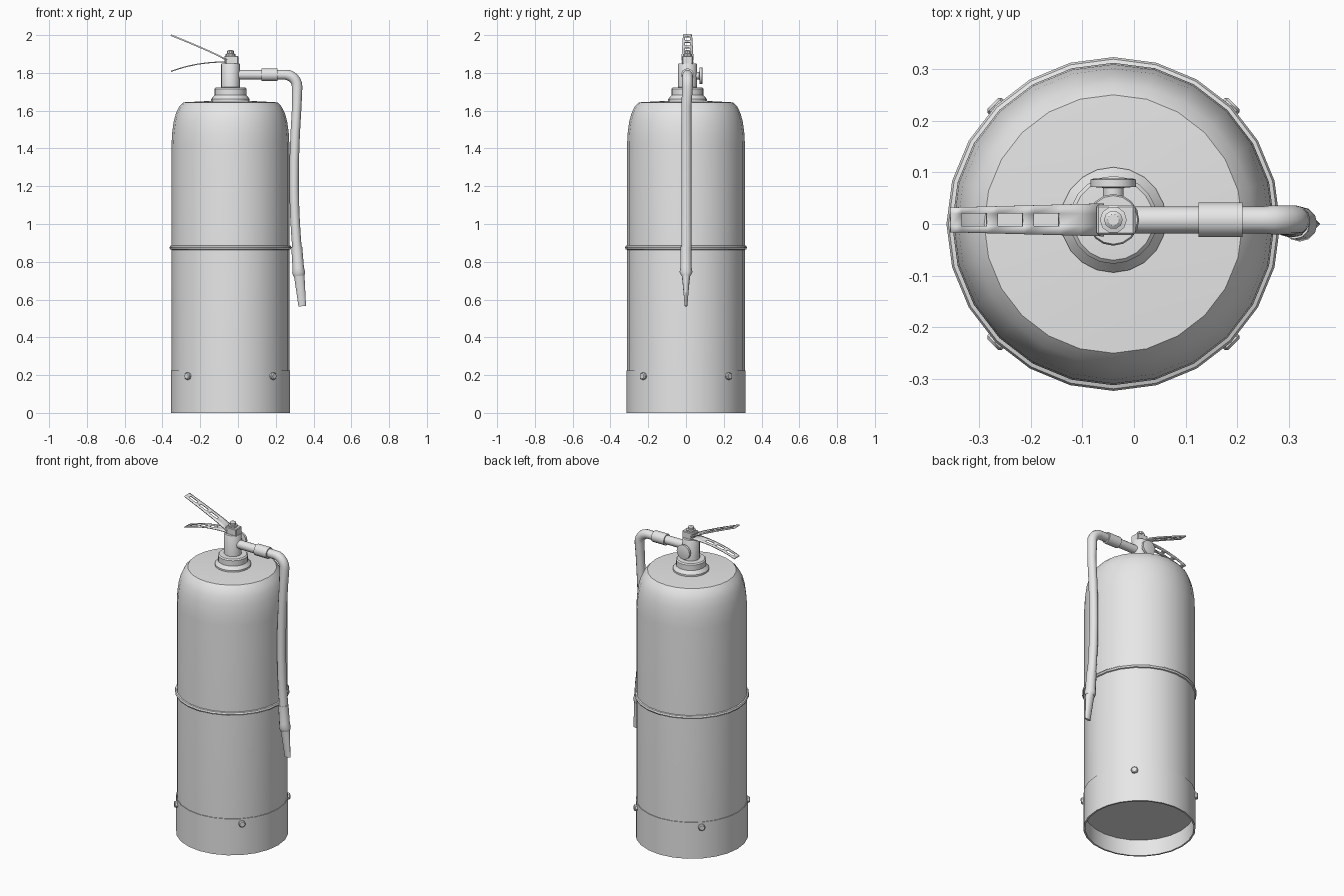
import bpy
import bmesh
import math
from mathutils import Vector, Matrix

if "Cube" in bpy.data.objects:
    bpy.data.objects.remove(bpy.data.objects["Cube"], do_unlink=True)

GREY = (0.8, 0.8, 0.8, 1.0)
mat = bpy.data.materials.new("plain grey")
mat.use_nodes = True
mat.diffuse_color = GREY
mat.node_tree.nodes["Principled BSDF"].inputs["Base Color"].default_value = GREY

CX = -0.04        # tank axis
VY = 0.008        # valve offset


def finish(name, bm, angle=35):
    """Turn a bmesh into a shaded object."""
    bmesh.ops.recalc_face_normals(bm, faces=bm.faces)
    mesh = bpy.data.meshes.new(name)
    bm.to_mesh(mesh)
    bm.free()
    mesh.materials.append(mat)
    ob = bpy.data.objects.new(name, mesh)
    bpy.context.collection.objects.link(ob)
    bpy.ops.object.select_all(action='DESELECT')
    ob.select_set(True)
    bpy.context.view_layer.objects.active = ob
    bpy.ops.object.shade_smooth_by_angle(angle=math.radians(angle))
    return ob


def bridge(bm, rings, closed=False, caps=True):
    n = len(rings[0])
    pairs = list(zip(rings, rings[1:]))
    if closed:
        pairs.append((rings[-1], rings[0]))
    for a, b in pairs:
        for i in range(n):
            j = (i + 1) % n
            bm.faces.new((a[i], a[j], b[j], b[i]))
    if caps and not closed:
        bm.faces.new(rings[0])
        bm.faces.new(rings[-1])


def lathe(name, profile, sides=24, at=(CX, 0, 0), turn=None, closed=False):
    """Revolve (radius, height) points around an axis."""
    bm = bmesh.new()
    rings = []
    for r, z in profile:
        ring = []
        for i in range(sides):
            a = math.tau * i / sides
            ring.append(bm.verts.new((r * math.cos(a), r * math.sin(a), z)))
        rings.append(ring)
    bridge(bm, rings, closed)
    place = Matrix.Translation(at)
    if turn:
        place = place @ turn
    bm.transform(place)
    return finish(name, bm)


def sweep(name, path, sides=12):
    """Tube along (x, y, z, radius in plane, radius across) stations."""
    bm = bmesh.new()
    pts = [Vector(p[:3]) for p in path]
    rings = []
    for i, p in enumerate(pts):
        t = pts[min(i + 1, len(pts) - 1)] - pts[max(i - 1, 0)]
        side = Vector((t.z, 0, -t.x)).normalized()
        ring = []
        for k in range(sides):
            a = math.tau * k / sides
            ring.append(bm.verts.new(p + side * math.cos(a) * path[i][3]
                                     + Vector((0, 1, 0)) * math.sin(a) * path[i][4]))
        rings.append(ring)
    bridge(bm, rings)
    return finish(name, bm, 40)


def box(name, centre, size, bevel=0.0):
    bm = bmesh.new()
    bmesh.ops.create_cube(bm, size=1)
    bm.transform(Matrix.Translation(centre) @ Matrix.Diagonal((*size, 1)))
    if bevel:
        bmesh.ops.bevel(bm, geom=bm.edges[:], offset=bevel, segments=1, affect='EDGES')
    return finish(name, bm)


def lever(name, height, thickness):
    """Slotted handle strip whose height follows a function of x."""
    xs = [-0.355, -0.335, -0.285, -0.265, -0.215, -0.195, -0.145, -0.105, -0.06]
    slots = (1, 3, 5)
    bm = bmesh.new()
    rows = []
    for x in xs:
        w = 0.024 + 0.008 * (x + 0.355) / 0.3
        rows.append([bm.verts.new((x, VY + y, height(x)))
                     for y in (-w, -0.012, 0.012, w)])
    for i in range(len(xs) - 1):
        for k in range(3):
            if k == 1 and i in slots:
                continue
            a, b = rows[i], rows[i + 1]
            bm.faces.new((a[k], b[k], b[k + 1], a[k + 1]))
    ob = finish(name, bm)
    mod = ob.modifiers.new("thickness", 'SOLIDIFY')
    mod.thickness = thickness
    mod.offset = 0
    return ob


# Tank with rounded shoulder
lathe("tank", [(0.312, 0.1), (0.312, 1.42), (0.309, 1.48), (0.301, 1.54),
               (0.289, 1.585), (0.272, 1.62), (0.25, 1.644), (0.1, 1.652)])

# Open foot skirt and middle band
lathe("foot_skirt", [(0.306, 0.0), (0.316, 0.0), (0.316, 0.225), (0.306, 0.225)],
      closed=True)
lathe("middle_band", [(0.308, 0.862), (0.319, 0.866), (0.323, 0.875),
                      (0.319, 0.884), (0.308, 0.888)], closed=True)

# Skirt bolts
for n in range(4):
    a = math.radians(45 + 90 * n)
    out = Vector((math.cos(a), math.sin(a), 0))
    lathe(f"skirt_bolt_{n + 1}", [(0.02, -0.01), (0.02, 0.012), (0.015, 0.017)], 8,
          Vector((CX, 0, 0.195)) + out * 0.313, out.to_track_quat('Z', 'Y').to_matrix().to_4x4())

# Neck collar and valve
VALVE = (CX, VY, 0)
lathe("neck_collar", [(0.102, 1.64), (0.102, 1.662), (0.085, 1.682), (0.085, 1.715),
                      (0.078, 1.722), (0.05, 1.724)], 20, VALVE)
lathe("valve_body", [(0.05, 1.715), (0.05, 1.845), (0.047, 1.85)], 16, VALVE)
box("lever_bracket", (-0.035, VY, 1.868), (0.075, 0.058, 0.045), 0.004)
lathe("valve_pin", [(0.026, 1.885), (0.026, 1.9), (0.018, 1.902),
                    (0.018, 1.915), (0.011, 1.92)], 10, VALVE)

# Handles
lever("squeeze_lever", lambda x: 1.868 + 0.132 * ((-0.06 - x) / 0.295) ** 0.9, 0.008)
lever("carry_handle", lambda x: 1.858 - 0.05 * ((-0.06 - x) / 0.295) ** 2.2, 0.006)

# Pressure gauge on the back of the valve
lathe("pressure_gauge", [(0.02, 0.035), (0.02, 0.062), (0.044, 0.064), (0.044, 0.078),
                         (0.038, 0.08)], 16, (CX, VY, 1.785),
      Matrix.Rotation(-math.pi / 2, 4, 'X'))

# Hose: straight run, bend, then a gently bowed drop
run = [(-0.01, VY, 1.79, 0.026, 0.026), (0.25, VY, 1.79, 0.026, 0.026)]
bend = []
for k in range(1, 7):
    a = math.radians(15 * k)
    bend.append((0.25 + 0.063 * math.sin(a), VY, 1.727 + 0.063 * math.cos(a), 0.028, 0.028))
drop = [(x, 0.002, z, 0.025, 0.027) for x, z in
        ((0.311, 1.62), (0.303, 1.48), (0.298, 1.34), (0.297, 1.2),
         (0.300, 1.06), (0.307, 0.94), (0.315, 0.84))]
sweep("hose", run + bend + drop)
lathe("hose_coupling", [(0.034, 0.125), (0.034, 0.21)], 14, (0, VY, 1.79),
      Matrix.Rotation(math.pi / 2, 4, 'Y'))

# Nozzle with a flattened tip
sweep("nozzle_sleeve", [(0.311, 0, 0.88, 0.029, 0.029), (0.319, 0, 0.77, 0.03, 0.03),
                        (0.321, 0, 0.745, 0.034, 0.034), (0.323, 0, 0.725, 0.03, 0.024)])
sweep("nozzle", [(0.321, 0, 0.75, 0.029, 0.026), (0.328, 0, 0.69, 0.026, 0.018),
                 (0.34, 0, 0.565, 0.02, 0.007)])
